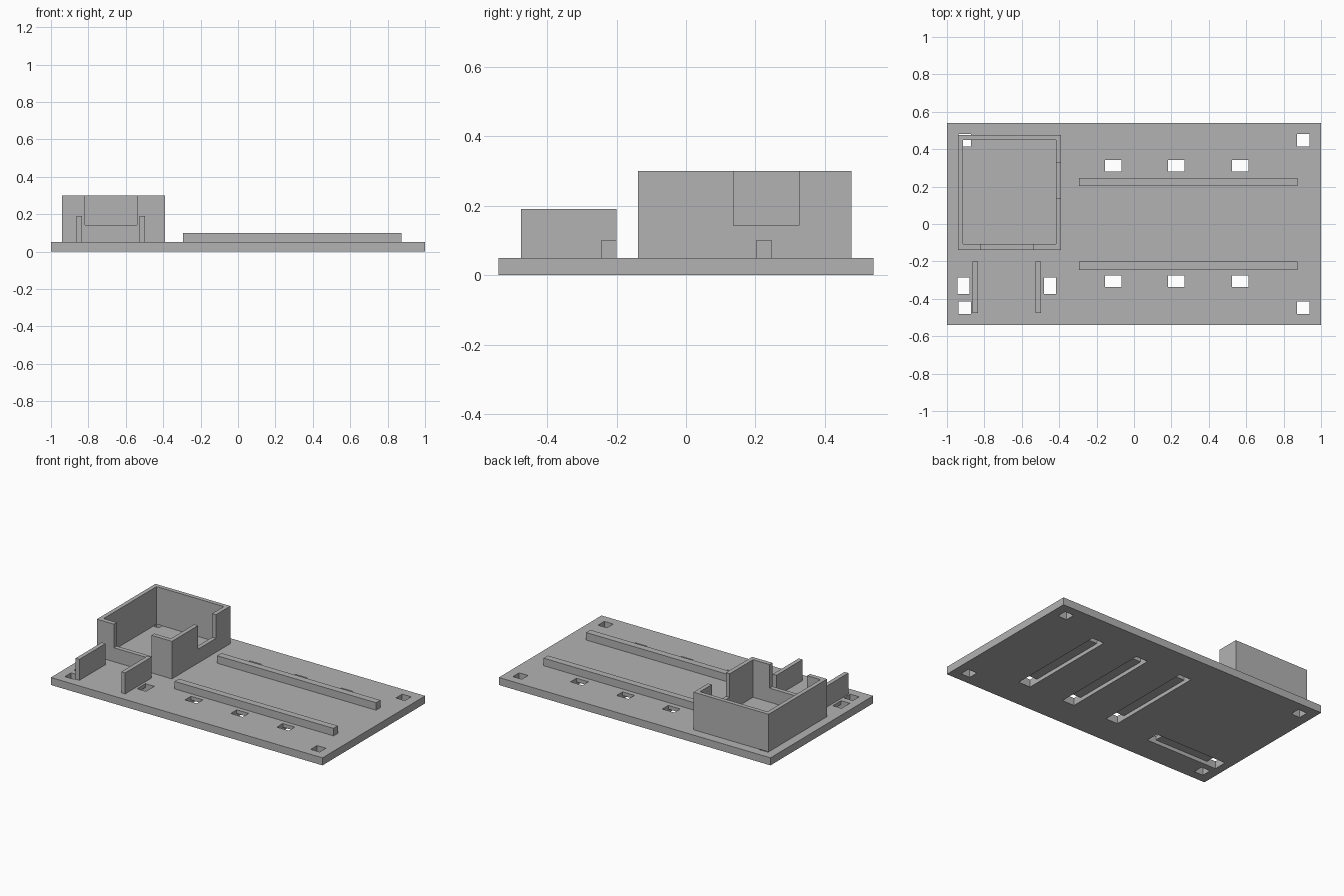
import bpy

if "Cube" in bpy.data.objects:
    bpy.data.objects.remove(bpy.data.objects["Cube"], do_unlink=True)

grey = bpy.data.materials.new("plain grey")
grey.use_nodes = True
colour = (0.45, 0.45, 0.45, 1)
grey.diffuse_color = colour
grey.node_tree.nodes["Principled BSDF"].inputs["Base Color"].default_value = colour


def block(name, x, y, z):
    """Box spanning the given (low, high) ranges."""
    bpy.ops.mesh.primitive_cube_add(size=1)
    ob = bpy.context.object
    ob.name = name
    spans = (x, y, z)
    for v in ob.data.vertices:
        v.co = [s[1] if c > 0 else s[0] for c, s in zip(v.co, spans)]
    ob.data.materials.append(grey)
    return ob


def cut(target, x, y, z):
    """Subtract a box from the target and discard the cutter."""
    cutter = block("cutter", x, y, z)
    cutter.hide_render = True
    mod = target.modifiers.new("cut", 'BOOLEAN')
    mod.operation = 'DIFFERENCE'
    mod.solver = 'EXACT'
    mod.object = cutter
    bpy.context.view_layer.objects.active = target
    bpy.ops.object.modifier_apply(modifier=mod.name)
    bpy.data.objects.remove(cutter, do_unlink=True)


def around(c, half):
    return (c - half, c + half)


TOP = 0.05       # upper face of the plate
GROOVE = 0.025   # depth of the strap grooves underneath
through = (-0.1, 0.1)
groove = (-0.1, GROOVE)

# Base plate with corner mounting holes
plate = block("base_plate", (-1, 1), (-0.54, 0.54), (0, TOP))
for sx in (-1, 1):
    for sy in (-1, 1):
        cut(plate, around(sx * 0.905, 0.033), around(sy * 0.448, 0.033), through)

# Strap slots: a pair of holes joined by a groove on the underside
for cx in (-0.11, 0.227, 0.567):
    slot_x = around(cx, 0.044)
    cut(plate, slot_x, (-0.338, 0.343), groove)
    for y in ((-0.338, -0.275), (0.28, 0.343)):
        cut(plate, slot_x, y, through)
slot_y = (-0.373, -0.285)
cut(plate, (-0.945, -0.417), slot_y, groove)
for x in ((-0.945, -0.88), (-0.482, -0.417)):
    cut(plate, x, slot_y, through)

# Open-topped tray with a notch in its front and left walls
tray = block("tray_walls", (-0.942, -0.39), (-0.138, 0.477), (TOP, 0.3))
cut(tray, (-0.914, -0.418), (-0.108, 0.449), (0, 0.4))
cut(tray, (-0.817, -0.54), (-0.2, -0.05), (0.143, 0.4))
cut(tray, (-0.45, -0.3), (0.137, 0.325), (0.143, 0.4))

# Two long guide rails
for name, y in (("front_rail", (-0.245, -0.2)), ("back_rail", (0.202, 0.247))):
    block(name, (-0.295, 0.875), y, (TOP, 0.1))

# Two upright fins in front of the tray
for name, cx in (("right_fin", -0.849), ("left_fin", -0.512)):
    block(name, around(cx, 0.014), (-0.475, -0.2), (TOP, 0.19))
